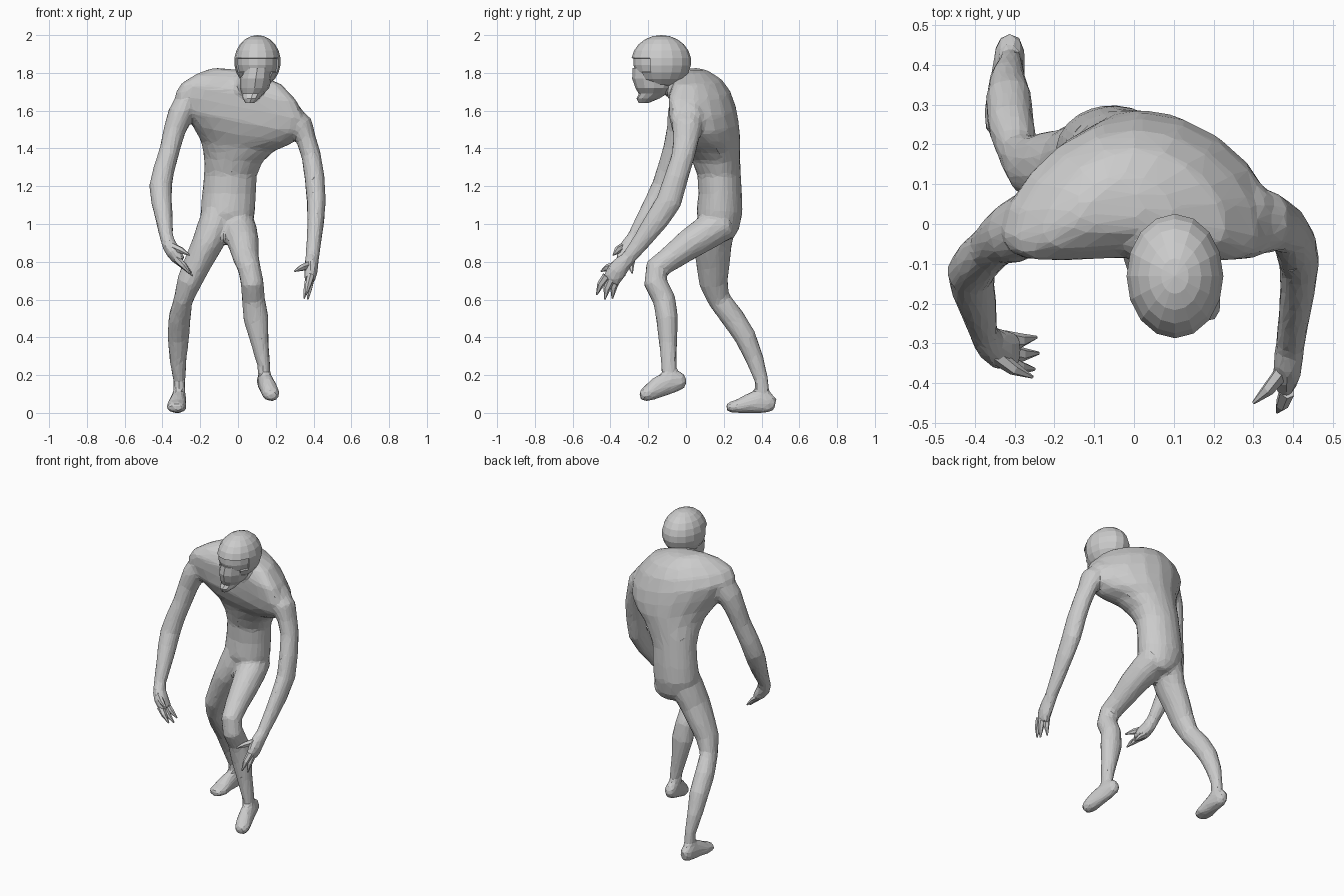
import bpy, bmesh, math
from mathutils import Vector, Matrix


def finish(name, bm):
    me = bpy.data.meshes.new(name)
    bm.to_mesh(me)
    bm.free()
    ob = bpy.data.objects.new(name, me)
    bpy.context.collection.objects.link(ob)
    return ob


def skin(bm, rings):
    """Bridge equal-sized vertex rings and cap both ends."""
    vr = [[bm.verts.new(p) for p in r] for r in rings]
    n = len(vr[0])
    faces = []
    for a, b in zip(vr, vr[1:]):
        for i in range(n):
            j = (i + 1) % n
            faces.append(bm.faces.new((a[i], a[j], b[j], b[i])))
    faces += [bm.faces.new(vr[0][::-1]), bm.faces.new(vr[-1])]
    bmesh.ops.recalc_face_normals(bm, faces=faces)


def limb(bm, path, sides=12, grow=1.04):
    """Tube along (x, y, z, side radius, depth radius) stations."""
    pts = [Vector(p[:3]) for p in path]
    rings = []
    for i, p in enumerate(path):
        t = (pts[min(i + 1, len(pts) - 1)] - pts[max(i - 1, 0)]).normalized()
        u = (Vector((1, 0, 0)) - t * t.x).normalized()
        v = t.cross(u)
        ring = []
        for k in range(sides):
            a = 2 * math.pi * (k + 0.5) / sides
            q = pts[i] + (u * p[3] * math.cos(a) + v * p[4] * math.sin(a)) * grow
            q.z = max(q.z, 0.0)
            ring.append(q)
        rings.append(ring)
    skin(bm, rings)


def stack(bm, rows, sides=20, square=False):
    """Rows: z, x min, x max, y front, y back, forward bend, sideways tilt."""
    rings = []
    for z, x0, x1, y0, y1, bend, tilt in rows:
        ring = []
        for k in range(sides):
            a = 2 * math.pi * k / sides
            c, s = math.cos(a), math.sin(a)
            w = s
            if square and s > 1e-6 and bend > 0:
                w = s ** (0.65 if c > 0 else 0.9)
            x = (x0 + x1) / 2 + c * (x1 - x0) / 2
            y = (y0 + y1) / 2 + w * (y1 - y0) / 2 - bend * c * c
            ring.append((x, y, z - tilt * c * (x1 - x0) / 2))
        rings.append(ring)
    skin(bm, rings)


body = bmesh.new()

# Hunched trunk, higher on the -x shoulder
stack(body, [
    (0.92, -0.09, 0.03, 0.13, 0.25, 0, 0),
    (0.97, -0.17, 0.07, 0.08, 0.28, 0, 0),
    (1.06, -0.20, 0.09, 0.055, 0.30, 0, 0),
    (1.16, -0.19, 0.095, 0.065, 0.297, 0, 0),
    (1.26, -0.18, 0.10, 0.06, 0.29, 0, 0.03),
    (1.34, -0.18, 0.13, 0.03, 0.287, 0.01, 0.08),
    (1.41, -0.195, 0.19, 0.0, 0.287, 0.04, 0.13),
    (1.47, -0.24, 0.28, -0.04, 0.287, 0.08, 0.18),
    (1.54, -0.30, 0.345, -0.07, 0.28, 0.11, 0.20),
    (1.62, -0.335, 0.36, -0.08, 0.265, 0.12, 0.20),
    (1.70, -0.30, 0.31, -0.085, 0.237, 0.11, 0.15),
    (1.765, -0.23, 0.23, -0.06, 0.19, 0.08, 0.11),
    (1.81, -0.15, 0.10, -0.02, 0.12, 0.03, 0.10),
    (1.82, -0.11, 0.03, 0.01, 0.08, 0, 0.08),
], square=True)

# Neck
limb(body, [
    (0.0, 0.08, 1.69, 0.11, 0.09), (0.04, -0.01, 1.72, 0.09, 0.08),
    (0.075, -0.09, 1.745, 0.065, 0.065), (0.09, -0.13, 1.79, 0.06, 0.06)])

# Arms hanging forward, ending in palms
limb(body, [
    (-0.21, 0.03, 1.67, 0.06, 0.08), (-0.265, 0.0, 1.645, 0.07, 0.085),
    (-0.305, -0.02, 1.58, 0.066, 0.078), (-0.335, -0.035, 1.50, 0.058, 0.066),
    (-0.36, -0.06, 1.40, 0.053, 0.06), (-0.395, -0.095, 1.28, 0.056, 0.06),
    (-0.41, -0.12, 1.20, 0.059, 0.06), (-0.405, -0.16, 1.12, 0.055, 0.058),
    (-0.39, -0.22, 1.02, 0.044, 0.048), (-0.378, -0.275, 0.93, 0.036, 0.036),
    (-0.365, -0.298, 0.89, 0.038, 0.044), (-0.34, -0.315, 0.85, 0.04, 0.052),
    (-0.305, -0.32, 0.80, 0.03, 0.05)])
limb(body, [
    (0.24, 0.04, 1.55, 0.07, 0.08), (0.29, 0.02, 1.56, 0.075, 0.085),
    (0.332, 0.005, 1.52, 0.066, 0.08), (0.36, 0.0, 1.45, 0.052, 0.068),
    (0.388, -0.015, 1.36, 0.051, 0.06), (0.405, -0.05, 1.25, 0.052, 0.062),
    (0.415, -0.09, 1.12, 0.05, 0.067), (0.412, -0.155, 1.02, 0.044, 0.062),
    (0.402, -0.235, 0.91, 0.039, 0.048), (0.393, -0.305, 0.82, 0.036, 0.038),
    (0.388, -0.34, 0.785, 0.037, 0.047), (0.385, -0.37, 0.745, 0.035, 0.052),
    (0.378, -0.40, 0.695, 0.026, 0.048)])

# Trailing leg and its flat foot
limb(body, [
    (-0.105, 0.17, 1.06, 0.08, 0.10), (-0.125, 0.155, 0.98, 0.09, 0.105),
    (-0.165, 0.14, 0.89, 0.08, 0.10), (-0.215, 0.143, 0.79, 0.072, 0.088),
    (-0.26, 0.145, 0.69, 0.064, 0.075), (-0.29, 0.175, 0.60, 0.049, 0.06),
    (-0.31, 0.25, 0.50, 0.058, 0.061), (-0.315, 0.315, 0.40, 0.057, 0.057),
    (-0.318, 0.365, 0.28, 0.044, 0.047), (-0.31, 0.40, 0.17, 0.032, 0.036),
    (-0.31, 0.408, 0.07, 0.032, 0.038)])
limb(body, [
    (-0.312, 0.475, 0.045, 0.02, 0.027), (-0.312, 0.45, 0.05, 0.035, 0.05),
    (-0.314, 0.40, 0.062, 0.04, 0.068), (-0.32, 0.34, 0.052, 0.045, 0.054),
    (-0.325, 0.28, 0.034, 0.053, 0.038), (-0.328, 0.235, 0.03, 0.047, 0.029),
    (-0.33, 0.215, 0.028, 0.028, 0.02)])

# Leading leg with raised thigh and tipped foot
limb(body, [
    (-0.005, 0.21, 1.01, 0.085, 0.085), (0.01, 0.12, 0.96, 0.09, 0.09),
    (0.03, 0.02, 0.895, 0.08, 0.08), (0.042, -0.08, 0.82, 0.067, 0.066),
    (0.06, -0.155, 0.765, 0.06, 0.063), (0.075, -0.162, 0.69, 0.06, 0.062),
    (0.082, -0.115, 0.60, 0.06, 0.06), (0.095, -0.10, 0.50, 0.066, 0.057),
    (0.115, -0.095, 0.37, 0.047, 0.047), (0.137, -0.09, 0.25, 0.033, 0.041),
    (0.14, -0.085, 0.17, 0.032, 0.042)])
limb(body, [
    (0.13, 0.0, 0.175, 0.02, 0.025), (0.133, -0.02, 0.172, 0.035, 0.046),
    (0.143, -0.08, 0.163, 0.04, 0.06), (0.158, -0.145, 0.138, 0.044, 0.057),
    (0.172, -0.195, 0.106, 0.046, 0.044), (0.182, -0.228, 0.09, 0.038, 0.032),
    (0.185, -0.242, 0.085, 0.024, 0.02)])

# Fuse trunk and limbs into one blended low-poly body
ob = finish("body", body)
m = ob.modifiers.new("fuse", 'REMESH')
m.mode, m.voxel_size = 'VOXEL', 0.012
m = ob.modifiers.new("blend", 'SMOOTH')
m.factor, m.iterations = 0.5, 8
m = ob.modifiers.new("facets", 'DECIMATE')
m.ratio = 0.08

# Skull with a recessed eye band under the brow
bm = bmesh.new()
bmesh.ops.create_uvsphere(bm, u_segments=16, v_segments=11, radius=1)
front = [f for f in bm.faces
         if -0.62 < f.calc_center_median().z < 0.1 and f.calc_center_median().y < -0.5]
bmesh.ops.inset_region(bm, faces=front, thickness=0.03, depth=-0.06)
bmesh.ops.transform(bm, verts=bm.verts, matrix=Matrix.LocRotScale(
    Vector((0.103, -0.131, 1.86)), None, Vector((0.123, 0.158, 0.14))))
finish("head", bm)

# Face and pointed jaw
bm = bmesh.new()
stack(bm, [
    (1.825, 0.025, 0.18, -0.282, -0.05, 0, 0),
    (1.77, 0.01, 0.178, -0.285, -0.05, 0, 0),
    (1.72, 0.01, 0.165, -0.268, -0.07, 0, 0),
    (1.69, 0.02, 0.135, -0.25, -0.10, 0, 0),
    (1.665, 0.025, 0.115, -0.262, -0.14, 0, 0),
    (1.64, 0.04, 0.085, -0.25, -0.20, 0, 0)], 12)
finish("jaw", bm)


def fingers(name, spans):
    """Tapered fingers between root and tip points."""
    bm = bmesh.new()
    for a, b in spans:
        a, b = Vector(a), Vector(b)
        mid = a.lerp(b, 0.5) + Vector((0, -0.006, 0.004))
        limb(bm, [(*a, 0.02, 0.022), (*mid, 0.016, 0.018), (*b, 0.004, 0.004)], 6)
    finish(name, bm)


# Thumb first, then three fingers
fingers("right_fingers", [
    ((-0.35, -0.33, 0.88), (-0.255, -0.385, 0.835)),
    ((-0.325, -0.345, 0.815), (-0.25, -0.365, 0.735)),
    ((-0.325, -0.32, 0.81), (-0.24, -0.325, 0.725)),
    ((-0.325, -0.29, 0.815), (-0.245, -0.285, 0.74))])
fingers("left_fingers", [
    ((0.375, -0.37, 0.78), (0.30, -0.45, 0.75)),
    ((0.385, -0.42, 0.725), (0.36, -0.473, 0.625)),
    ((0.385, -0.395, 0.71), (0.37, -0.43, 0.60)),
    ((0.375, -0.365, 0.715), (0.35, -0.39, 0.605))])
